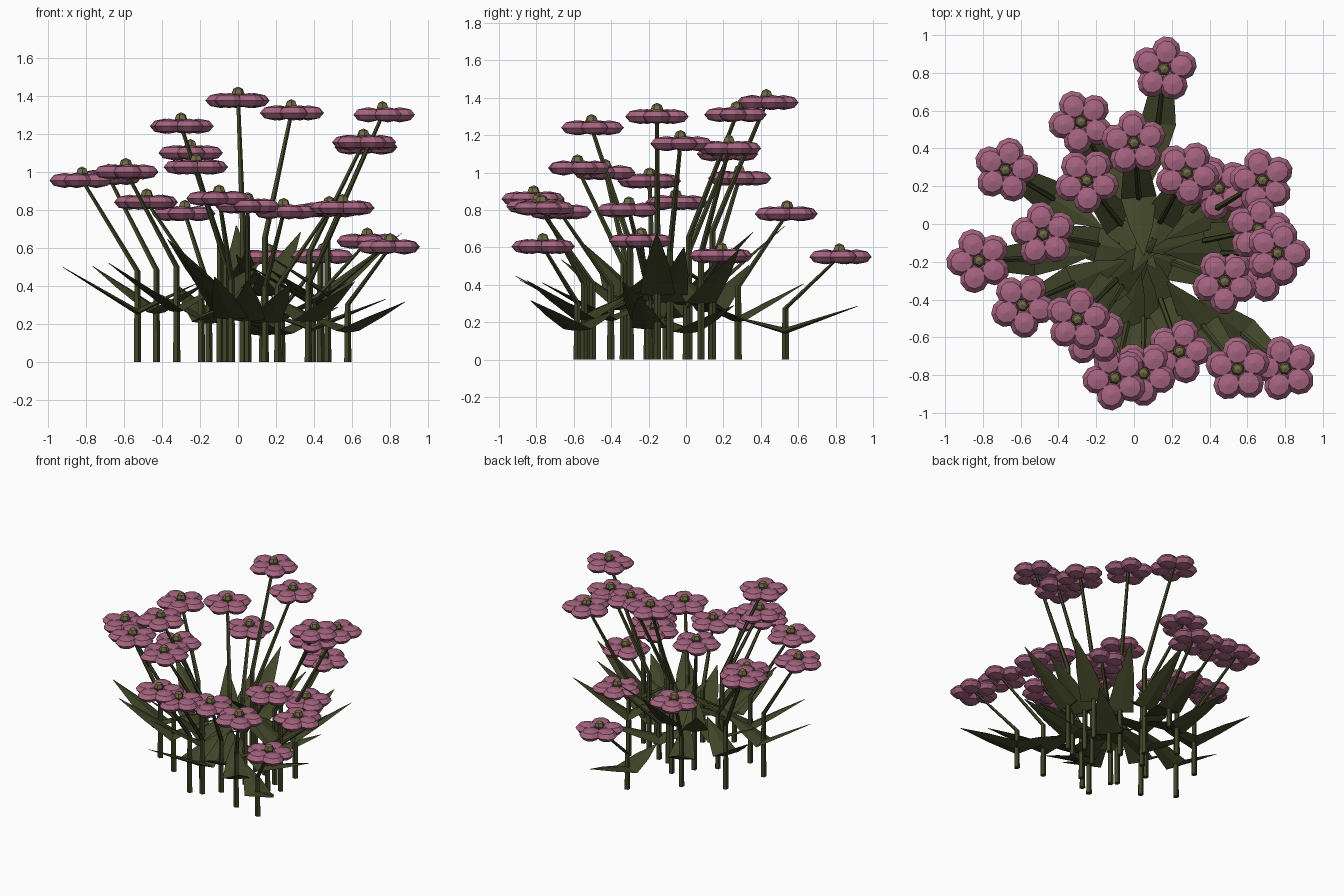
import bpy, bmesh, math
from mathutils import Matrix, Vector

if "Cube" in bpy.data.objects:
    bpy.data.objects.remove(bpy.data.objects["Cube"])


def material(name, rgb):
    m = bpy.data.materials.new(name)
    m.diffuse_color = (*rgb, 1)
    m.use_nodes = True
    m.node_tree.nodes["Principled BSDF"].inputs["Base Color"].default_value = m.diffuse_color
    return m


PINK = material("petal pink", (0.38, 0.128, 0.215))
GREEN = material("leaf green", (0.052, 0.060, 0.021))
OLIVE = material("flower centre olive", (0.17, 0.145, 0.062))

# Flower heads (x, y, z)
HEADS = [
    (0.16, 0.82, 0.55), (-0.28, 0.54, 0.78), (0.0, 0.43, 1.375), (-0.25, 0.23, 1.10),
    (0.28, 0.27, 1.31), (0.45, 0.19, 0.555), (0.68, 0.23, 1.13), (0.66, -0.03, 1.155),
    (0.76, -0.155, 1.30), (0.48, -0.305, 0.80), (-0.68, 0.285, 0.97), (-0.48, -0.055, 0.84),
    (-0.82, -0.195, 0.955), (-0.59, -0.43, 1.0), (-0.30, -0.505, 1.24), (-0.22, -0.58, 1.025),
    (0.24, -0.675, 0.79), (0.05, -0.79, 0.82), (-0.10, -0.815, 0.86), (0.55, -0.77, 0.81),
    (0.80, -0.765, 0.605), (0.68, -0.24, 0.635),
]
CENTRE = Vector((0.05, -0.15, 0))
LEAN = 0.29  # sideways reach of each upper stem


def finish(bm, name, mat):
    bmesh.ops.recalc_face_normals(bm, faces=bm.faces)
    mesh = bpy.data.meshes.new(name)
    bm.to_mesh(mesh)
    bm.free()
    mesh.materials.append(mat)
    bpy.context.collection.objects.link(bpy.data.objects.new(name, mesh))


def skin(bm, rings):
    """Join equal-sized closed rings of points and cap both ends."""
    loops = [[bm.verts.new(p) for p in ring] for ring in rings]
    n = len(loops[0])
    for a, b in zip(loops, loops[1:]):
        for i in range(n):
            j = (i + 1) % n
            bm.faces.new((a[i], a[j], b[j], b[i]))
    bm.faces.new(loops[0])
    bm.faces.new(loops[-1])


def stem(bm, points, radii):
    rings = []
    for p, r in zip(points, radii):
        rings.append([p + Vector((r * math.cos(a), r * math.sin(a), 0))
                      for a in (i * math.tau / 5 for i in range(5))])
    skin(bm, rings)


def leaf(bm, base, out, length, rise):
    """Broad-based blade with a low ridge, narrowing to a point."""
    side = Vector((-out.y, out.x, 0))
    rings = []
    for t, half, thick in ((0, 0.095, 0.022), (0.5, 0.062, 0.013), (1, 0.003, 0.002)):
        p = base + out * length * t + Vector((0, 0, rise * t))
        up = Vector((0, 0, thick))
        rings.append([p + side * half, p + up, p - side * half, p - up * 0.5])
    skin(bm, rings)


stems, leaves, petals, centres = (bmesh.new() for _ in range(4))
for x, y, h in HEADS:
    head = Vector((x, y, h))
    out = Vector((x, y, 0)) - CENTRE
    out.normalize()
    foot = Vector((x, y, 0)) - out * LEAN

    # Upright stem that bends outward at half height
    stem(stems, [foot, foot + Vector((0, 0, h / 2)), head], [0.021, 0.017, 0.011])

    # One leaf outward, one leaf inward
    node = foot + Vector((0, 0, h * 0.27))
    leaf(leaves, node, out, 0.39, h * 0.25)
    leaf(leaves, node, -out, 0.31, h * 0.16)

    # Five plump petals
    turn = math.atan2(out.y, out.x)
    for k in range(5):
        m = (Matrix.Translation(head)
             @ Matrix.Rotation(turn + k * math.tau / 5, 4, 'Z')
             @ Matrix.Translation((0.092, 0, 0))
             @ Matrix.Diagonal((0.083, 0.078, 0.040, 1)))
        bmesh.ops.create_uvsphere(petals, u_segments=10, v_segments=4, radius=1, matrix=m)

    # Knob in the middle
    m = (Matrix.Translation(head + Vector((0, 0, 0.035)))
         @ Matrix.Rotation(turn, 4, 'Z') @ Matrix.Diagonal((0.035, 0.035, 0.038, 1)))
    bmesh.ops.create_uvsphere(centres, u_segments=6, v_segments=4, radius=1, matrix=m)

finish(stems, "stems", GREEN)
finish(leaves, "leaves", GREEN)
finish(petals, "petals", PINK)
finish(centres, "flower_centres", OLIVE)
